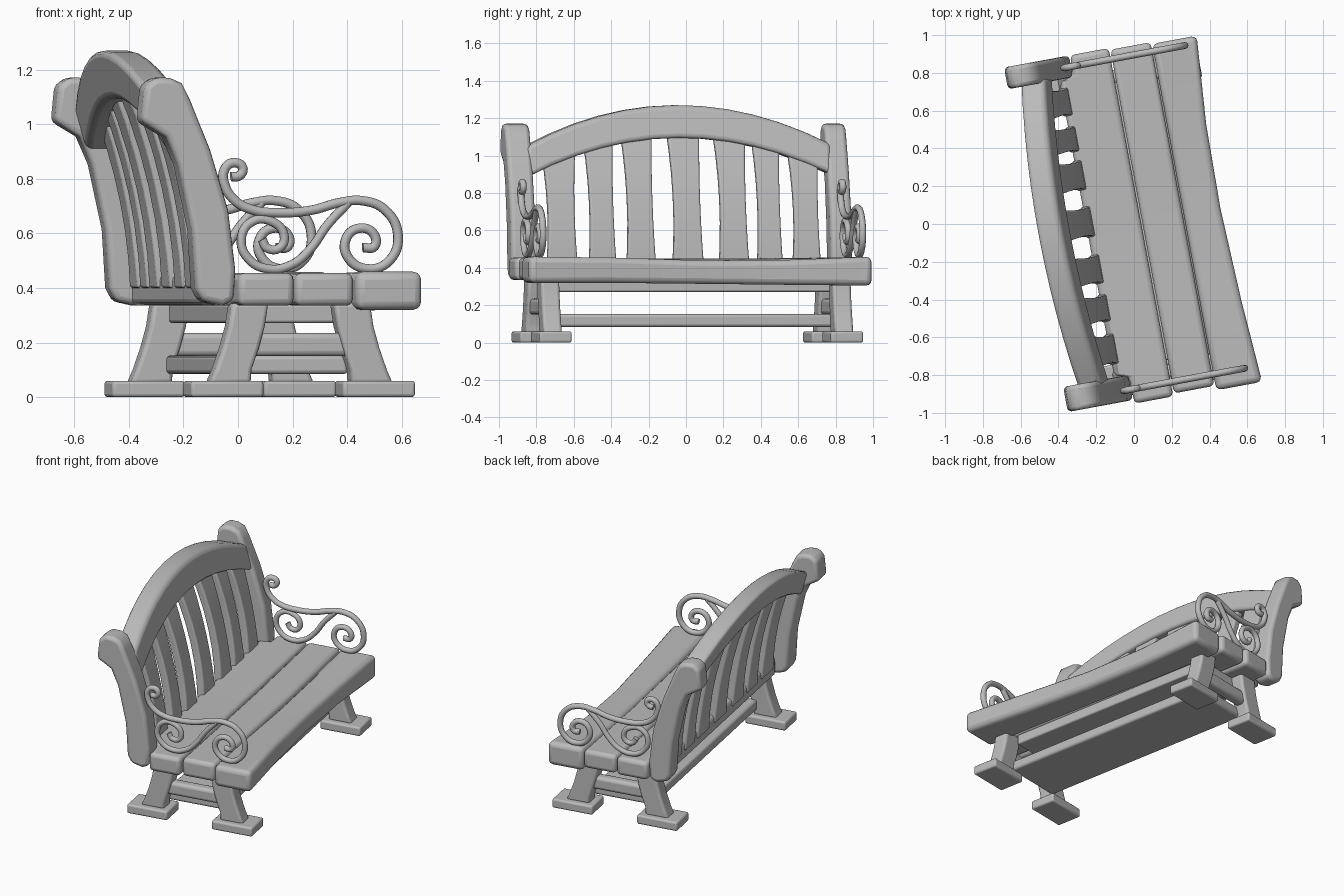
import bpy, bmesh, math

if "Cube" in bpy.data.objects:
    bpy.data.objects.remove(bpy.data.objects["Cube"])

TURN = math.radians(10.5)   # the bench stands slightly turned

grey = bpy.data.materials.new("stone_grey")
grey.diffuse_color = (0.5, 0.5, 0.5, 1)
grey.use_nodes = True
grey.node_tree.nodes["Principled BSDF"].inputs["Base Color"].default_value = grey.diffuse_color


def finish(ob, bevel=0.0):
    """Material, turn, soft edges and smooth shading."""
    ob.data.materials.append(grey)
    ob.rotation_euler.z = TURN
    if bevel:
        m = ob.modifiers.new("soft_edges", 'BEVEL')
        m.width, m.segments, m.limit_method = bevel, 3, 'ANGLE'
        m.angle_limit = math.radians(40)
    bpy.ops.object.select_all(action='DESELECT')
    ob.select_set(True)
    bpy.context.view_layer.objects.active = ob
    bpy.ops.object.shade_smooth_by_angle(angle=math.radians(40))


def loft(name, sections, bevel=0.02):
    """Skin closed cross-sections (equal point counts) and cap both ends."""
    bm = bmesh.new()
    rings = [[bm.verts.new(p) for p in s] for s in sections]
    n = len(rings[0])
    for a, b in zip(rings, rings[1:]):
        for i in range(n):
            j = (i + 1) % n
            bm.faces.new((a[i], a[j], b[j], b[i]))
    bm.faces.new(rings[0])
    bm.faces.new(rings[-1])
    bmesh.ops.recalc_face_normals(bm, faces=bm.faces)
    me = bpy.data.meshes.new(name)
    bm.to_mesh(me)
    bm.free()
    ob = bpy.data.objects.new(name, me)
    bpy.context.collection.objects.link(ob)
    finish(ob, bevel)
    return ob


def sec_y(y, x0, x1, z0, z1):
    return [(x0, y, z0), (x1, y, z0), (x1, y, z1), (x0, y, z1)]


def sec_z(z, x0, x1, y0, y1):
    return [(x0, y0, z), (x1, y0, z), (x1, y1, z), (x0, y1, z)]


def box(name, x0, x1, y0, y1, z0, z1, bevel=0.015):
    return loft(name, [sec_y(y0, x0, x1, z0, z1), sec_y(y1, x0, x1, z0, z1)], bevel)


# Seat planks, slightly wavy along their length
loft("seat_plank_back", [sec_y(y, x, 0.038, 0.335, z) for y, x, z in
     [(-0.935, -0.17, 0.455), (-0.79, -0.175, 0.455), (-0.77, -0.25, 0.455), (-0.3, -0.25, 0.45),
      (0.3, -0.25, 0.45), (0.81, -0.25, 0.455), (0.83, -0.175, 0.455), (0.94, -0.17, 0.455)]], 0.025)
loft("seat_plank_middle", [sec_y(y, 0.045, 0.262, 0.335, z) for y, z in
     [(-0.92, 0.455), (-0.4, 0.45), (0.2, 0.445), (0.93, 0.455)]], 0.025)
loft("seat_plank_front", [sec_y(y, 0.268, x, z0, z1) for y, x, z0, z1 in
     [(-0.945, 0.515, 0.32, 0.46), (-0.5, 0.485, 0.32, 0.455), (0.0, 0.465, 0.315, 0.44),
      (0.45, 0.472, 0.31, 0.442), (0.92, 0.508, 0.305, 0.46)]], 0.03)

# Back posts, curved side profile pushed out sideways
POST = [(-0.475, 1.172), (-0.515, 1.14), (-0.528, 1.01), (-0.435, 0.955), (-0.39, 0.852),
        (-0.338, 0.614), (-0.325, 0.40), (-0.30, 0.352), (-0.225, 0.335), (-0.182, 0.355),
        (-0.176, 0.468), (-0.203, 0.687), (-0.270, 0.907), (-0.345, 1.09), (-0.375, 1.15),
        (-0.42, 1.17)]
for side, y0, y1 in (("near", -0.915, -0.78), ("far", 0.823, 0.94)):
    loft(side + "_back_post", [[(x, y, z) for x, z in POST] for y in (y0, y1)], 0.022)


# Arched top rail, leaning backwards
def rail_z(y):
    t = ((y - 0.035) / 0.78) ** 2
    return 1.095 - 0.18 * t, 1.27 - 0.19 * t


def rail_front(z):
    return -0.28 - 0.28 * (z - 0.9)


rail = []
for i in range(13):
    y = -0.81 + 1.66 * i / 12
    b, t = rail_z(y)
    fb, ft = rail_front(b), rail_front(t)
    rail.append([(fb - 0.13, y, b), (fb, y, b), (ft, y, t), (ft - 0.13, y, t)])
loft("top_rail", rail, 0.025)

# Back slats, waisted and bending backwards
for i, (y, w) in enumerate([(-0.63, 0.17), (-0.41, 0.15), (-0.20, 0.16), (0.055, 0.17),
                            (0.305, 0.165), (0.5, 0.14), (0.70, 0.155)]):
    top = rail_z(y)[0] + 0.06
    secs = []
    for k in range(7):
        s = k / 6
        z = 0.40 + (top - 0.40) * s
        x = -0.235 - 0.05 * (z - 0.4) - 0.24 * (z - 0.4) ** 2
        h = w / 2 * (0.84 + 0.75 * (s - 0.45) ** 2)
        secs.append(sec_z(z, x - 0.025, x + 0.025, y - h, y + h))
    loft("back_slat_%d" % (i + 1), secs, 0.01)

# Feet and flared legs
for side, y in (("near", -0.80), ("far", 0.785)):
    for end, fx, d in (("rear", -0.203, -1), ("front", 0.362, 1)):
        name = side + "_" + end
        box(name + "_foot", fx - 0.135, fx + 0.135, y - 0.088, y + 0.088, 0, 0.06, 0.012)
        secs = []
        for z, off in ((0.05, 0.0), (0.10, -0.012), (0.18, -0.04), (0.26, -0.062), (0.345, -0.075)):
            x = fx - d * 0.018 + d * off
            h = 0.078 if z < 0.08 else 0.068
            secs.append(sec_z(z, x - h, x + h, y - 0.05, y + 0.05))
        loft(name + "_leg", secs, 0.015)
    # Crossbars joining the two legs of each end
    box(side + "_crossbar", -0.17, 0.32, y - 0.035, y + 0.035, 0.15, 0.235, 0.02)

# Boards running lengthwise under the seat
box("lower_shelf", -0.13, 0.27, -0.77, 0.755, 0.085, 0.152, 0.015)
box("under_seat_board", -0.12, 0.25, -0.74, 0.755, 0.272, 0.34, 0.01)

# Scrolled metal armrests
ARM = [(-0.185, 0.808), (-0.153, 0.812), (-0.142, 0.841), (-0.177, 0.859), (-0.209, 0.834),
       (-0.209, 0.779), (-0.17, 0.72), (-0.107, 0.687), (-0.021, 0.676), (0.109, 0.684),
       (0.221, 0.713), (0.303, 0.72), (0.388, 0.687), (0.437, 0.596), (0.407, 0.502),
       (0.325, 0.47), (0.251, 0.512), (0.243, 0.578), (0.288, 0.618), (0.345, 0.60),
       (0.349, 0.552), (0.306, 0.548)]
SCROLL = [(0.251, 0.712), (0.176, 0.633), (0.109, 0.541), (0.042, 0.486), (-0.047, 0.47),
          (-0.118, 0.505), (-0.147, 0.578), (-0.107, 0.643), (-0.032, 0.643), (0.012, 0.596),
          (-0.002, 0.548), (-0.05, 0.546), (-0.069, 0.578)]


def tube(name, pts, y, radius):
    cu = bpy.data.curves.new(name, 'CURVE')
    cu.dimensions = '3D'
    cu.bevel_depth, cu.bevel_resolution, cu.resolution_u = radius, 3, 6
    cu.use_fill_caps = True
    sp = cu.splines.new('BEZIER')
    sp.bezier_points.add(len(pts) - 1)
    for p, (x, z) in zip(sp.bezier_points, pts):
        p.co = (x, y, z)
        p.handle_left_type = p.handle_right_type = 'AUTO'
    ob = bpy.data.objects.new(name, cu)
    bpy.context.collection.objects.link(ob)
    bpy.ops.object.select_all(action='DESELECT')
    ob.select_set(True)
    bpy.context.view_layer.objects.active = ob
    bpy.ops.object.convert(target='MESH')
    finish(bpy.context.view_layer.objects.active)


for side, y in (("near", -0.858), ("far", 0.88)):
    tube(side + "_armrest", ARM, y, 0.018)
    tube(side + "_armrest_scroll", SCROLL, y, 0.017)
